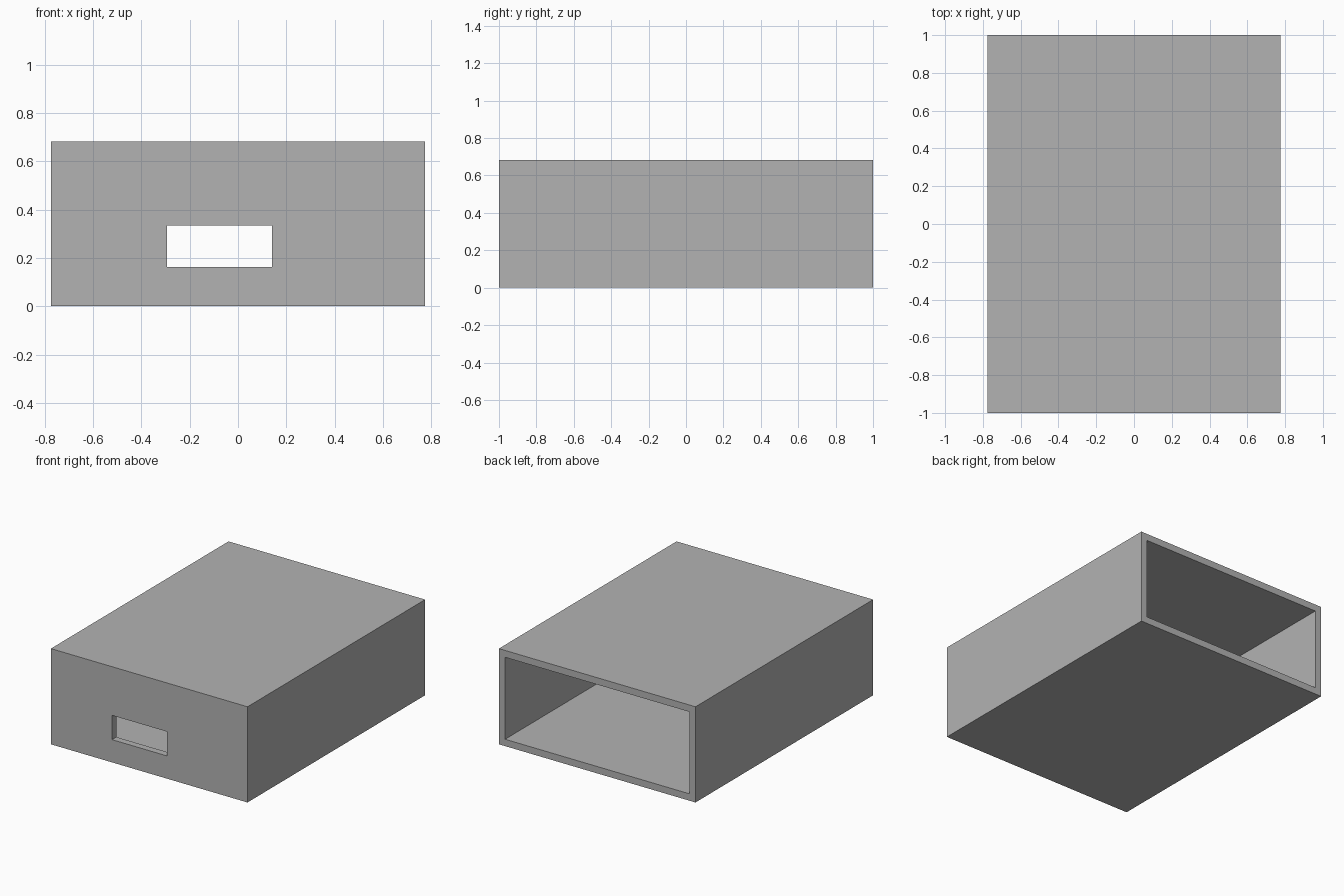
import bpy
import bmesh
from mathutils import Matrix, Vector

WIDTH, DEPTH, HEIGHT, WALL = 1.55, 2.0, 0.682, 0.049

default = bpy.data.objects.get("Cube")
if default:
    bpy.data.objects.remove(default, do_unlink=True)

grey = bpy.data.materials.new("plain grey")
grey.use_nodes = True
colour = (0.45, 0.45, 0.45, 1)
grey.diffuse_color = colour
grey.node_tree.nodes["Principled BSDF"].inputs["Base Color"].default_value = colour


def box(name, low, high, open_back=False):
    """Box between two corners, optionally without its +y face."""
    low, high = Vector(low), Vector(high)
    bm = bmesh.new()
    place = Matrix.Translation((low + high) / 2) @ Matrix.Diagonal((*(high - low), 1))
    bmesh.ops.create_cube(bm, size=1, matrix=place)
    bm.normal_update()
    if open_back:
        back = [f for f in bm.faces if f.normal.y > 0.5]
        bmesh.ops.delete(bm, geom=back, context="FACES")
    mesh = bpy.data.meshes.new(name)
    bm.to_mesh(mesh)
    bm.free()
    mesh.materials.append(grey)
    obj = bpy.data.objects.new(name, mesh)
    bpy.context.collection.objects.link(obj)
    return obj


# Sleeve with a closed front and an open back
case = box("case", (-WIDTH / 2, -DEPTH / 2, 0), (WIDTH / 2, DEPTH / 2, HEIGHT), True)
walls = case.modifiers.new("walls", "SOLIDIFY")
walls.thickness = WALL
walls.offset = -1
walls.use_even_offset = True

# Off-centre slot through the front wall
cutter = box("slot_cutter", (-0.293, -1.1, 0.162), (0.14, -0.85, 0.335))
cutter.hide_render = True
cutter.hide_viewport = True
cutter.display_type = "WIRE"
slot = case.modifiers.new("slot", "BOOLEAN")
slot.operation = "DIFFERENCE"
slot.solver = "EXACT"
slot.object = cutter
